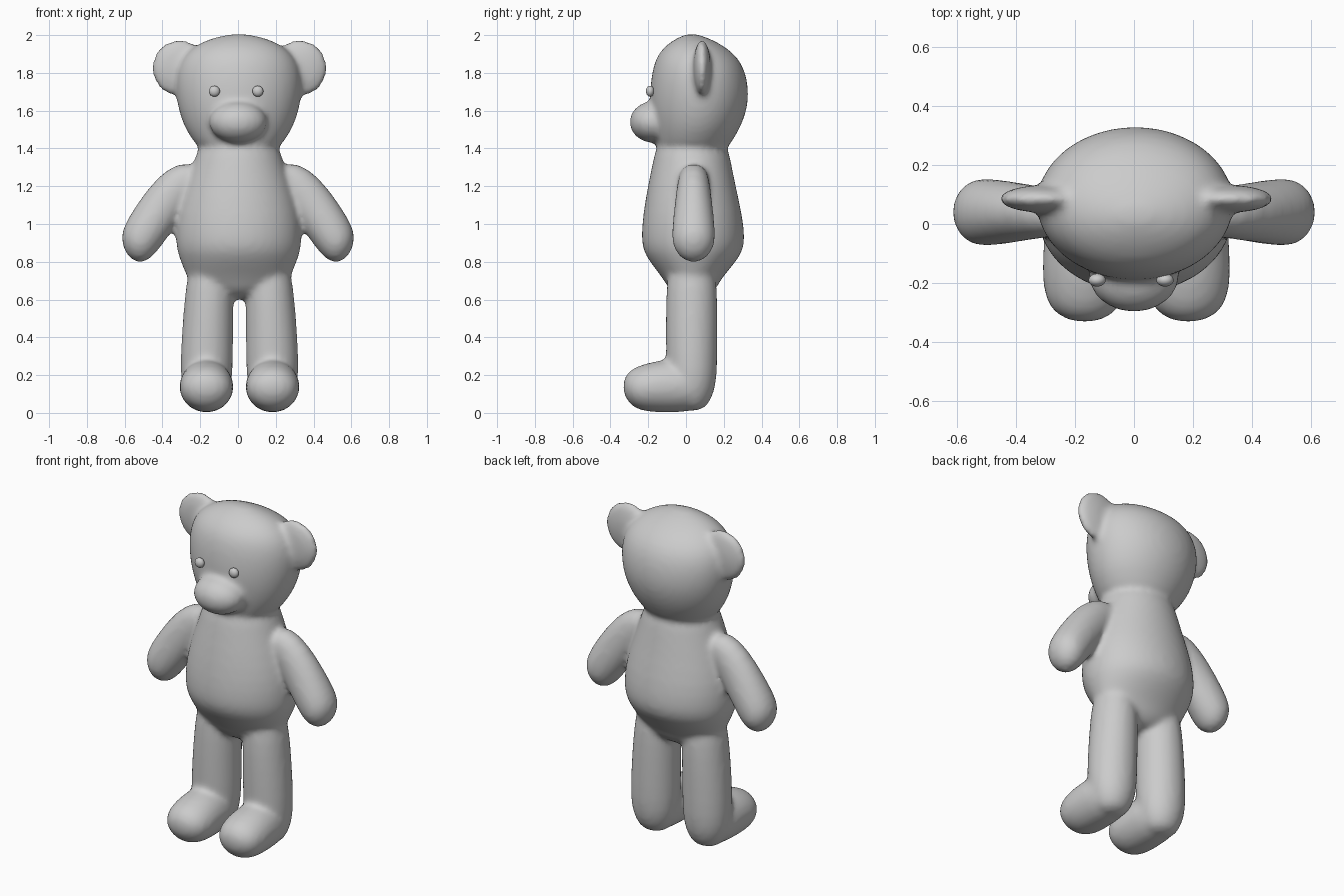
import bpy, bmesh, math
from mathutils import Vector

if "Cube" in bpy.data.objects:
    bpy.data.objects.remove(bpy.data.objects["Cube"])

SEG = 24
CX = 0.008  # the figure sits very slightly to +x
X, Y, Z = Vector((1, 0, 0)), Vector((0, 1, 0)), Vector((0, 0, 1))
parts = []


def finish(bm, name):
    bmesh.ops.recalc_face_normals(bm, faces=bm.faces)
    me = bpy.data.meshes.new(name)
    bm.to_mesh(me)
    bm.free()
    for p in me.polygons:
        p.use_smooth = True
    ob = bpy.data.objects.new(name, me)
    bpy.context.collection.objects.link(ob)
    return ob


def loft(name, stations, u, v):
    """Elliptical rings (centre, radius along u, radius along v), capped."""
    bm = bmesh.new()
    rings = []
    for c, ru, rv in stations:
        ring = []
        for i in range(SEG):
            a = 2 * math.pi * i / SEG
            ring.append(bm.verts.new(Vector(c) + u * ru * math.cos(a) + v * rv * math.sin(a)))
        rings.append(ring)
    for a, b in zip(rings, rings[1:]):
        for i in range(SEG):
            j = (i + 1) % SEG
            bm.faces.new((a[i], a[j], b[j], b[i]))
    for ring in (rings[0], rings[-1]):
        bm.faces.new(ring)
    ob = finish(bm, name)
    parts.append(ob)
    return ob


def ball(name, loc, scale):
    bm = bmesh.new()
    bmesh.ops.create_uvsphere(bm, u_segments=SEG, v_segments=16, radius=1)
    bmesh.ops.scale(bm, vec=scale, verts=bm.verts)
    bmesh.ops.translate(bm, vec=loc, verts=bm.verts)
    return finish(bm, name)


def upright(name, rows):
    """Rows of (z, half width, front y, back y)."""
    return loft(name, [((CX * 0.5, (f + b) / 2, z), rx, (b - f) / 2) for z, rx, f, b in rows], X, Y)


# Torso
torso = upright("body", [
    (.60, .07, -.02, .10), (.65, .20, -.09, .16), (.70, .27, -.115, .18),
    (.77, .297, -.17, .24), (.85, .33, -.23, .305), (.93, .338, -.24, .315),
    (1.05, .33, -.23, .30), (1.2, .285, -.205, .265), (1.37, .225, -.168, .232),
    (1.46, .20, -.15, .21)])

# Head and muzzle
upright("head", [
    (1.38, .20, -.14, .21), (1.43, .235, -.16, .24), (1.5, .285, -.175, .285),
    (1.58, .315, -.19, .318), (1.66, .333, -.195, .334), (1.75, .34, -.19, .33),
    (1.84, .325, -.175, .305), (1.91, .28, -.145, .25), (1.965, .20, -.085, .165),
    (1.995, .10, -.025, .09), (2.006, .03, .01, .05)])
parts.append(ball("muzzle", (0, -.175, 1.54), (.155, .125, .11)))

for s, side in ((-1, "left"), (1, "right")):
    # Ear, a flattened disc
    parts.append(ball(side + "_ear", (CX + s * .318, .085, 1.825), (.148, .047, .15)))

    # Arm, lofted along its slanted axis
    across = Vector((s * .77, 0, .64))
    arm = [(.20, 1.29, .08, .07), (.30, 1.225, .107, .085), (.39, 1.11, .118, .10),
           (.465, 1.00, .118, .112), (.525, .91, .112, .118), (.55, .86, .09, .095),
           (.567, .815, .04, .04)]
    loft(side + "_arm", [((s * x, .04, z), r, ry) for x, z, r, ry in arm], across, Y)

    # Leg column
    lx = CX + s * .175
    leg = [(.01, .05, .04), (.04, .095, .09), (.12, .13, .125), (.22, .141, .137),
           (.4, .138, .138), (.6, .131, .138), (.72, .122, .13), (.85, .09, .10)]
    loft(side + "_leg", [((lx - s * max(0, z - .3) * .045, .03, z), rx, ry) for z, rx, ry in leg], X, Y)

    # Foot pointing forward
    foot = [(.10, .13, .09, .09), (.03, .14, .135, .137), (-.1, .143, .143, .143),
            (-.2, .135, .146, .132), (-.275, .132, .128, .11), (-.315, .138, .085, .07),
            (-.333, .14, .03, .025)]
    loft(side + "_foot", [((lx, y, z), rx, rz) for y, z, rx, rz in foot], X, Z)

    # Bead eye
    ball(side + "_eye", (-.01 + s * .115, -.19, 1.703), (.029, .022, .029))

# Fuse the plush parts into one softly blended skin
bpy.ops.object.select_all(action='DESELECT')
for ob in parts:
    ob.select_set(True)
bpy.context.view_layer.objects.active = torso
bpy.ops.object.join()
sub = torso.modifiers.new("Round", 'SUBSURF')
sub.levels = sub.render_levels = 1
rem = torso.modifiers.new("Fuse", 'REMESH')
rem.mode = 'VOXEL'
rem.voxel_size = .016
rem.use_smooth_shade = True
smo = torso.modifiers.new("Soften", 'SMOOTH')
smo.factor = .5
smo.iterations = 8
